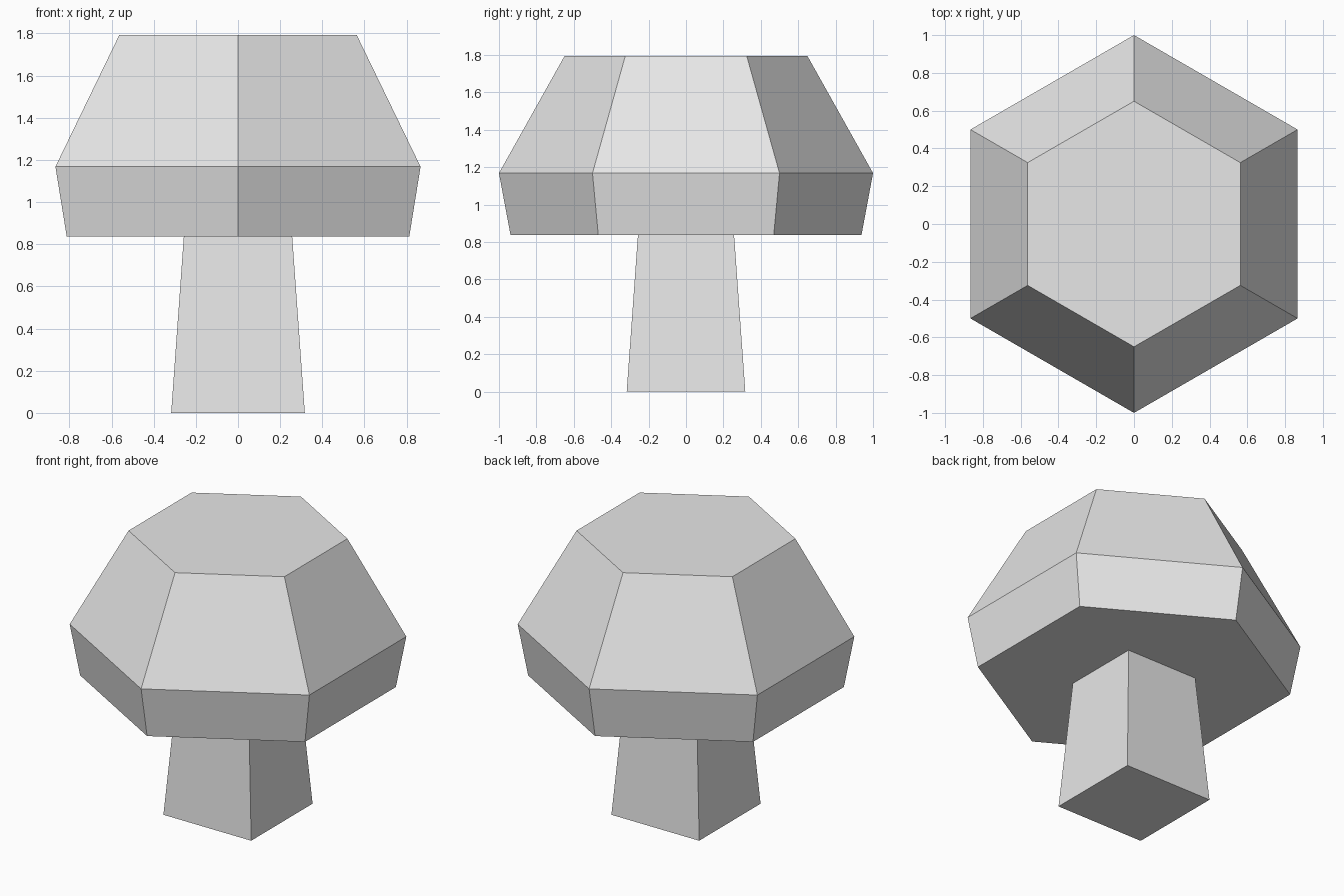
import bpy
import bmesh
from math import cos, sin, pi

cube = bpy.data.objects.get("Cube")
if cube:
    bpy.data.objects.remove(cube, do_unlink=True)

GREY = (0.8, 0.8, 0.8, 1.0)
grey = bpy.data.materials.new("light grey")
grey.use_nodes = True
grey.diffuse_color = GREY
grey.node_tree.nodes["Principled BSDF"].inputs["Base Color"].default_value = GREY


def stacked_prism(name, sides, start, levels):
    """Flat-faced closed solid from (radius, height) rings, bottom to top."""
    bm = bmesh.new()
    rings = []
    for radius, z in levels:
        angles = [start + 2 * pi * i / sides for i in range(sides)]
        rings.append([bm.verts.new((radius * cos(a), radius * sin(a), z)) for a in angles])
    for low, high in zip(rings, rings[1:]):
        for i in range(sides):
            j = (i + 1) % sides
            bm.faces.new((low[i], low[j], high[j], high[i]))
    bm.faces.new(rings[0][::-1])
    bm.faces.new(rings[-1])
    mesh = bpy.data.meshes.new(name)
    bm.to_mesh(mesh)
    bm.free()
    mesh.materials.append(grey)
    obj = bpy.data.objects.new(name, mesh)
    bpy.context.collection.objects.link(obj)
    return obj


# Square tapered stem, its top seated on the underside of the cap
root2 = 2 ** 0.5
stacked_prism("stem", 4, pi / 4, [(0.317 * root2, 0), (0.257 * root2, 0.836)])

# Six-sided cap with corners to the front and back
stacked_prism("cap", 6, pi / 2, [(0.938, 0.836), (1.0, 1.168), (0.65, 1.793)])
